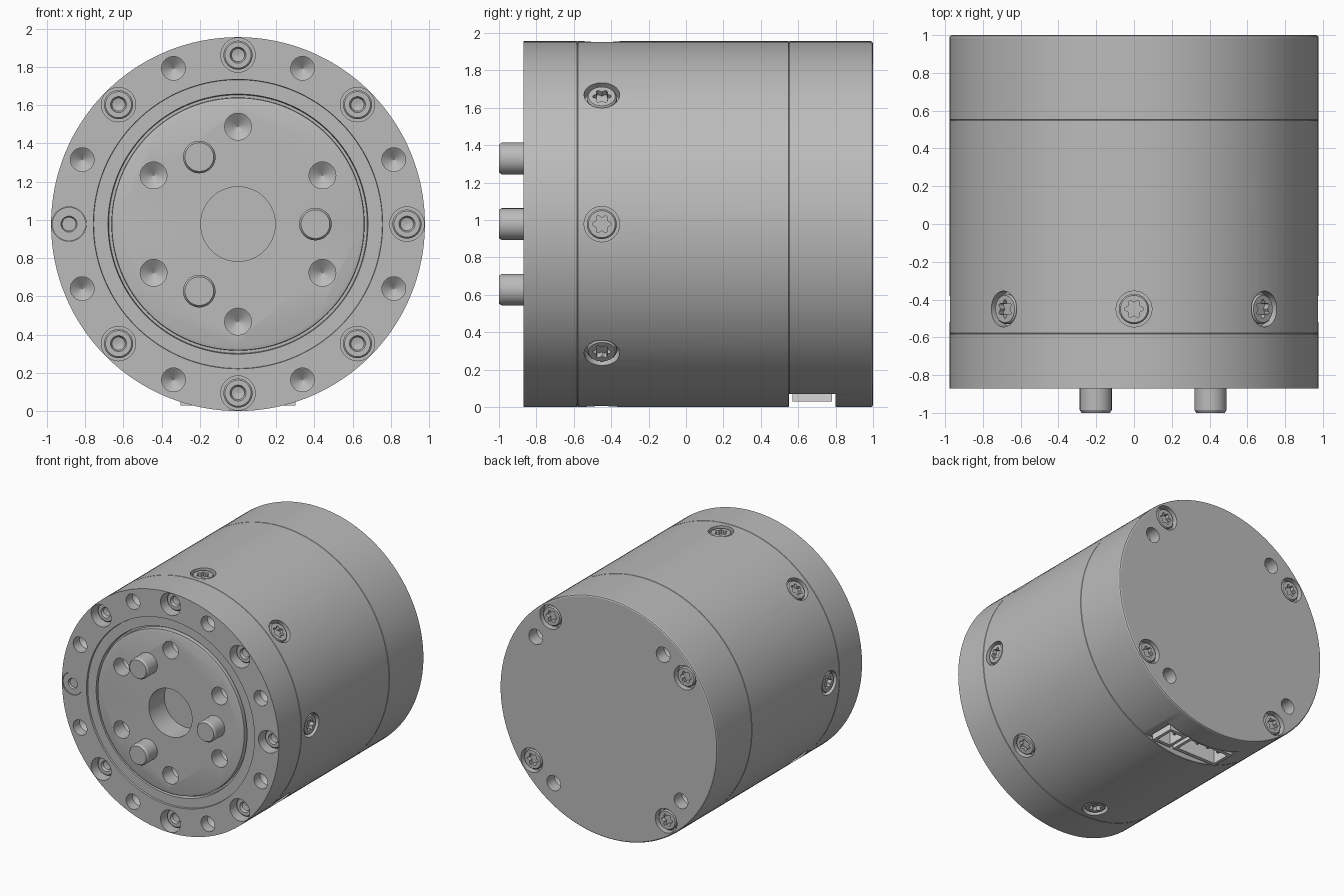
import bpy
import bmesh
from math import pi, cos, sin, radians
from mathutils import Matrix, Vector

if "Cube" in bpy.data.objects:
    bpy.data.objects.remove(bpy.data.objects["Cube"], do_unlink=True)

R = 0.978                      # housing radius, also the axis height
FRONT, BACK = -0.87, 1.0
OUT_FRONT, OUT_BACK = Vector((0, -1, 0)), Vector((0, 1, 0))


def material(name, rgb):
    m = bpy.data.materials.new(name)
    m.use_nodes = True
    m.diffuse_color = (*rgb, 1)
    m.node_tree.nodes["Principled BSDF"].inputs["Base Color"].default_value = (*rgb, 1)
    return m


GREY = material("machined grey", (0.5, 0.5, 0.5))
LIGHT = material("connector light grey", (0.68, 0.67, 0.68))


def lathe(bm, profile, mat=Matrix(), n=32, star_from=99):
    """Rings of (radius, height) about local z; later rings may be six-lobed."""
    rings = []
    for i, (r, h) in enumerate(profile):
        ring = []
        for k in range(n):
            a = 2 * pi * k / n
            rr = r * (1 + 0.2 * cos(6 * a)) if i >= star_from else r
            ring.append(bm.verts.new(mat @ Vector((rr * cos(a), rr * sin(a), h))))
        rings.append(ring)
    for a, b in zip(rings, rings[1:]):
        for k in range(n):
            j = (k + 1) % n
            bm.faces.new((a[k], a[j], b[j], b[k]))
    bm.faces.new(rings[0][::-1])
    bm.faces.new(rings[-1])


def box(bm, x, y, z):
    size = [b - a for a, b in (x, y, z)]
    mid = [(a + b) / 2 for a, b in (x, y, z)]
    bmesh.ops.create_cube(bm, size=1, matrix=Matrix.Translation(mid) @ Matrix.Diagonal((*size, 1)))


def finish(name, bm, mat=GREY):
    bmesh.ops.recalc_face_normals(bm, faces=bm.faces)
    me = bpy.data.meshes.new(name)
    bm.to_mesh(me)
    bm.free()
    me.materials.append(mat)
    ob = bpy.data.objects.new(name, me)
    bpy.context.collection.objects.link(ob)
    return ob


def cut(ob, bm):
    """Subtract the cutter mesh and discard it."""
    cutter = finish("cutter", bm)
    cutter.hide_render = True
    mod = ob.modifiers.new("cut", 'BOOLEAN')
    mod.operation, mod.solver, mod.object = 'DIFFERENCE', 'EXACT', cutter
    bpy.context.view_layer.objects.active = ob
    bpy.ops.object.modifier_apply(modifier=mod.name)
    bpy.data.objects.remove(cutter, do_unlink=True)


def place(point, outward):
    return Matrix.Translation(point) @ outward.to_track_quat('Z', 'Y').to_matrix().to_4x4()


def on_end(radius, degrees, y, outward):
    a = radians(degrees)
    return place(Vector((radius * cos(a), y, R + radius * sin(a))), outward)


def on_side(degrees):
    a = radians(degrees)
    d = Vector((cos(a), 0, sin(a)))
    return place(Vector((0, -0.45, R)) + d * R, d)


def drill(r, depth, cone=0.05):
    return [(r, 0.05), (r, -depth), (0.001, -depth - cone)]


def bore(r, depth):
    return [(r, 0.05), (r, -depth)]


eighths = range(0, 360, 45)
back_screws = [53 + 90 * k for k in range(4)]
axis = place(Vector((0, 0, R)), OUT_FRONT)

# Housing: turned profile with front step, ring groove and hairline seams
bm = bmesh.new()
profile = [(R - 0.012, -BACK), (R - 0.004, -BACK + 0.004), (R, -BACK + 0.012)]
for seam in (-0.55, 0.58):
    profile += [(R, seam - 0.003), (R - 0.003, seam), (R, seam + 0.003)]
profile += [(R, 0.87), (0.757, 0.87), (0.755, 0.855), (0.68, 0.855), (0.676, 0.82),
            (0.662, 0.82), (0.66, 0.863), (0.638, 0.87)]
lathe(bm, profile, axis, 128)
housing = finish("housing", bm)

# All drilled holes and screw recesses
bm = bmesh.new()
lathe(bm, bore(0.195, 0.2), place(Vector((0, FRONT, R)), OUT_FRONT), 64)
for k in range(6):
    lathe(bm, drill(0.07, 0.12), on_end(0.51, 30 + 60 * k, FRONT, OUT_FRONT))
for a in eighths:
    lathe(bm, drill(0.062, 0.08), on_end(0.882, a + 22.5, FRONT, OUT_FRONT))
    lathe(bm, bore(0.09, 0.025 if a == 180 else 0.1), on_end(0.884, a, FRONT, OUT_FRONT))
    lathe(bm, bore(0.095, 0.06), on_side(a))
for a in back_screws:
    lathe(bm, bore(0.098, 0.05), on_end(0.865, a, BACK, OUT_BACK))
    lathe(bm, drill(0.062, 0.1), on_end(0.82, a - 16, BACK, OUT_BACK))
cut(housing, bm)

# Connector window in the underside
for x, y, z in (((-0.4, 0.4), (0.55, 0.8), (-0.1, 0.07)),
                ((-0.31, 0.31), (0.565, 0.785), (-0.1, 0.2))):
    bm = bmesh.new()
    box(bm, x, y, z)
    cut(housing, bm)

# Star-socket screws around the side and on the back
star_head = [(0.08, -0.055), (0.08, -0.022), (0.072, -0.012), (0.042, -0.012), (0.042, -0.045)]
bm = bmesh.new()
for a in eighths:
    lathe(bm, star_head, on_side(a), 36, 3)
side_screws = finish("side_screws", bm)
bm = bmesh.new()
for a in back_screws:
    lathe(bm, star_head, on_end(0.865, a, BACK, OUT_BACK), 36, 3)
rear_screws = finish("back_screws", bm)

# Round-socket screws sunk in the front flange; one plug sits near the face
bm = bmesh.new()
for a in eighths:
    top = -0.006 if a == 180 else -0.06
    head = [(0.076, top - 0.03), (0.076, top - 0.008), (0.068, top), (0.042, top),
            (0.034, top - 0.02), (0.001, top - 0.028)]
    if a == 180:
        head[:3] = [(0.088, top - 0.015), (0.088, top), (0.08, top)]
    lathe(bm, head, on_end(0.884, a, FRONT, OUT_FRONT))
front_screws = finish("front_screws", bm)

# Three drive pins
bm = bmesh.new()
for a in (0, 120, 240):
    lathe(bm, [(0.085, -0.03), (0.085, 0.115), (0.075, 0.13)],
          on_end(0.405, a, FRONT, OUT_FRONT), 48)
pins = finish("drive_pins", bm)

# Two open connector shells with contacts
parts = [housing, side_screws, rear_screws, front_screws, pins]
for name, x0, x1, count in (("wide_connector", -0.3, 0.1, 4), ("narrow_connector", 0.13, 0.3, 2)):
    bm = bmesh.new()
    box(bm, (x0, x1), (0.57, 0.78), (0.03, 0.205))
    shell = finish(name, bm, LIGHT)
    bm = bmesh.new()
    box(bm, (x0 + 0.025, x1 - 0.025), (0.6, 0.75), (0, 0.16))
    cut(shell, bm)
    bm = bmesh.new()
    for k in range(count):
        x = x0 + (x1 - x0) * (k + 0.5) / count
        box(bm, (x - 0.01, x + 0.01), (0.665, 0.685), (0.08, 0.17))
    parts += [shell, finish(name + "_contacts", bm)]

# Smooth the turned surfaces, keep machined edges sharp
for ob in bpy.context.view_layer.objects:
    ob.select_set(ob in parts)
bpy.context.view_layer.objects.active = housing
bpy.ops.object.shade_smooth_by_angle(angle=radians(25))
